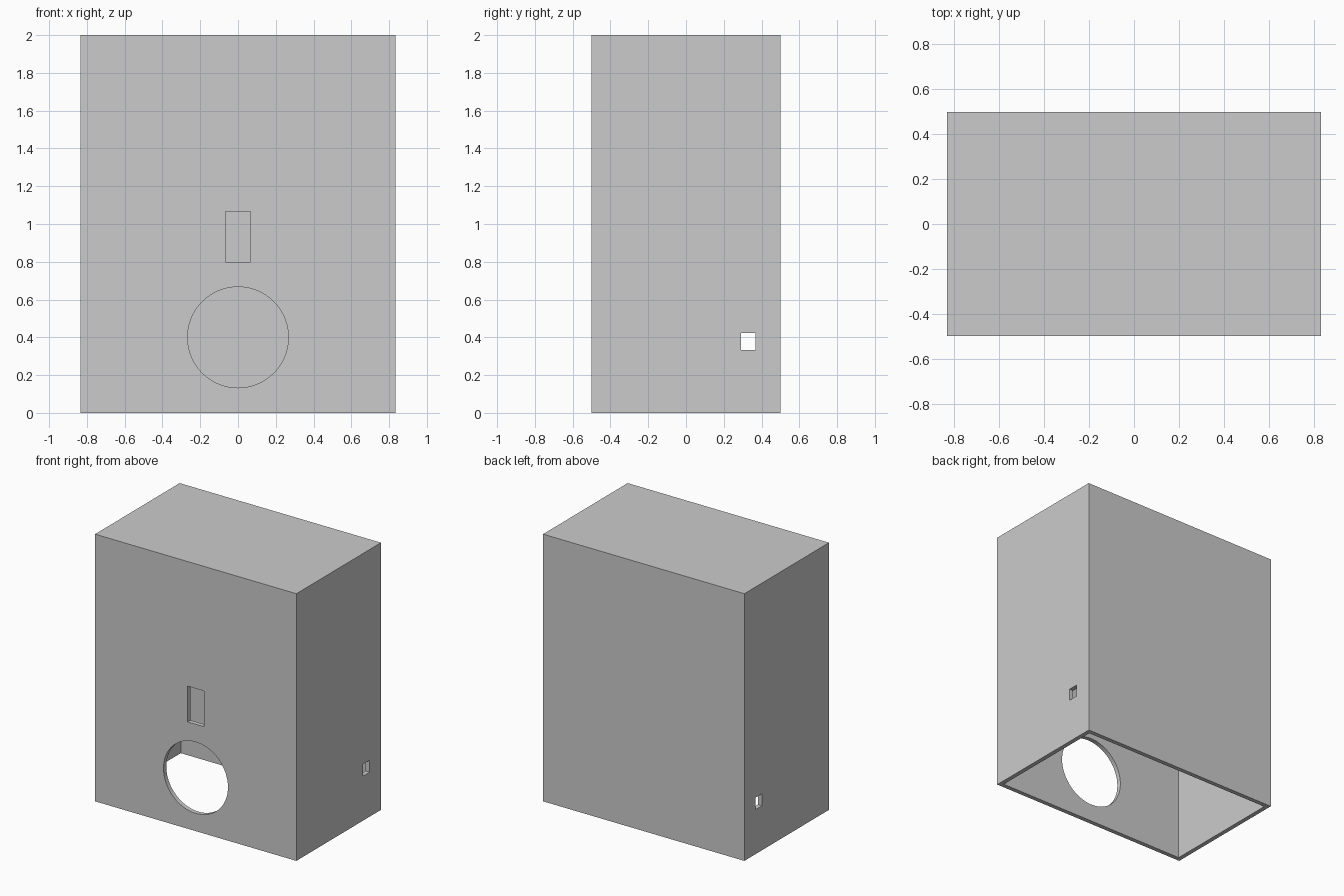
import bpy
from math import pi

if "Cube" in bpy.data.objects:
    bpy.data.objects.remove(bpy.data.objects["Cube"])

W, D, H, T = 1.667, 1.0, 2.0, 0.033   # outer size and wall thickness


def box(name, x0, x1, y0, y1, z0, z1):
    bpy.ops.mesh.primitive_cube_add(
        size=1, location=((x0 + x1) / 2, (y0 + y1) / 2, (z0 + z1) / 2))
    ob = bpy.context.object
    ob.name = name
    ob.scale = (x1 - x0, y1 - y0, z1 - z0)
    bpy.ops.object.transform_apply(location=True, rotation=True, scale=True)
    return ob


# outer casing
casing = box("casing", -W / 2, W / 2, -D / 2, D / 2, 0, H)

# cutters: hollow interior open at the bottom, front slot, holes in both sides
cutters = [
    box("interior_cutter", -W / 2 + T, W / 2 - T, -D / 2 + T, D / 2 - T, -0.2, H - T),
    box("slot_cutter", -0.067, 0.067, -0.7, -0.3, 0.8, 1.067),
    box("side_hole_cutter", -1.1, 1.1, 0.29, 0.367, 0.333, 0.423),
]

# round entrance in the front wall
bpy.ops.mesh.primitive_cylinder_add(
    vertices=64, radius=0.267, depth=0.4, location=(0, -0.5, 0.4), rotation=(pi / 2, 0, 0))
entrance = bpy.context.object
entrance.name = "entrance_cutter"
cutters.append(entrance)

# cut each opening, then remove its cutter
for c in cutters:
    bpy.ops.object.select_all(action='DESELECT')
    casing.select_set(True)
    bpy.context.view_layer.objects.active = casing
    mod = casing.modifiers.new(c.name, 'BOOLEAN')
    mod.operation = 'DIFFERENCE'
    mod.solver = 'EXACT'
    mod.object = c
    bpy.ops.object.modifier_apply(modifier=mod.name)
    bpy.data.objects.remove(c, do_unlink=True)

bpy.ops.object.shade_smooth_by_angle(angle=pi / 6)
